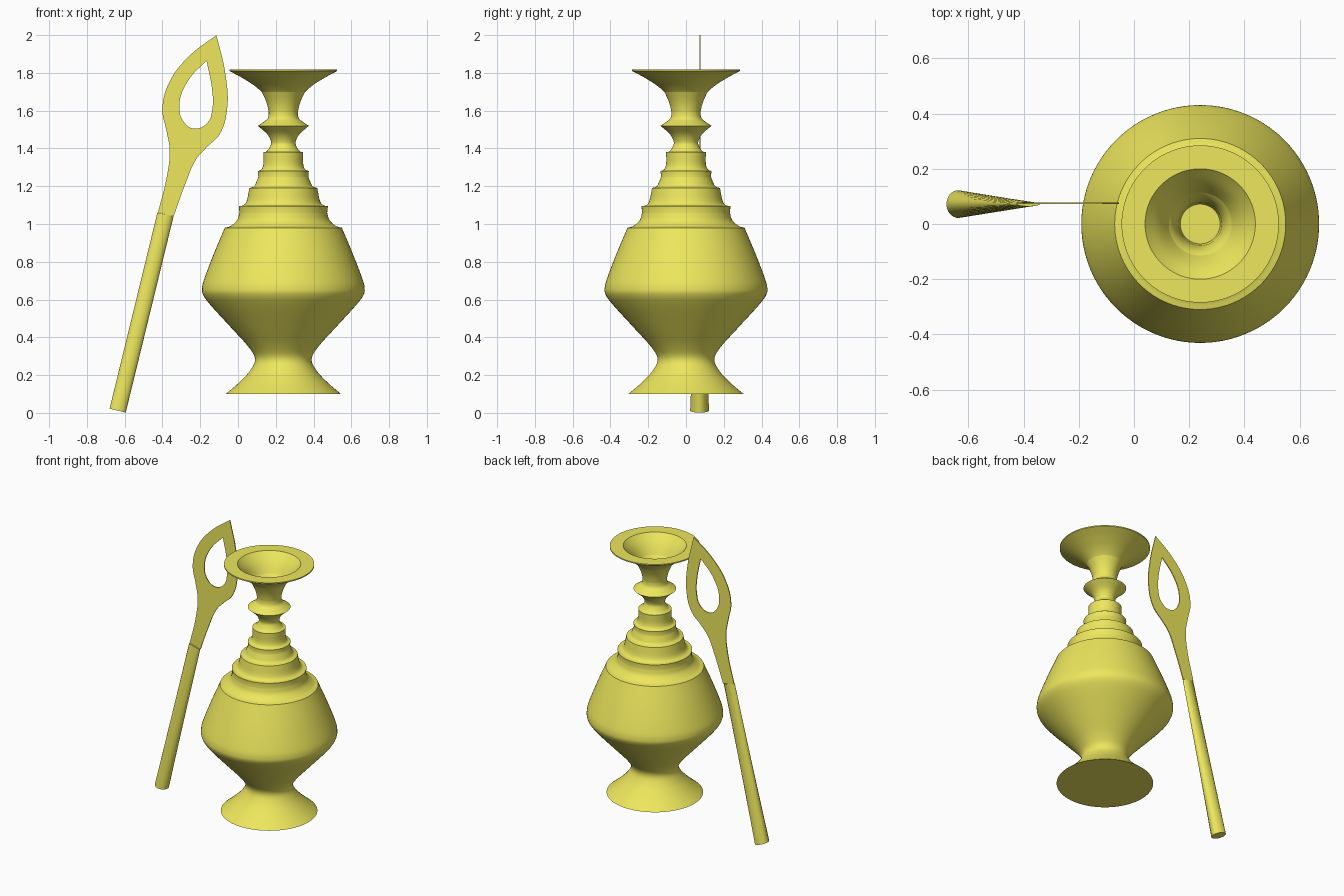
import bpy, bmesh, math
from mathutils import Vector

if "Cube" in bpy.data.objects:
    bpy.data.objects.remove(bpy.data.objects["Cube"])

mat = bpy.data.materials.new("yellow")
mat.diffuse_color = (0.85, 0.80, 0.11, 1)
mat.use_nodes = True
mat.node_tree.nodes["Principled BSDF"].inputs["Base Color"].default_value = mat.diffuse_color


def finish(ob, angle=30):
    ob.data.materials.append(mat)
    bpy.ops.object.select_all(action='DESELECT')
    ob.select_set(True)
    bpy.context.view_layer.objects.active = ob
    if ob.type == 'CURVE':
        bpy.ops.object.convert(target='MESH')
    bpy.ops.object.shade_smooth_by_angle(angle=math.radians(angle))


def smooth_run(pts, n=5):
    # Catmull-Rom through the points of one run; runs meet at sharp corners
    if len(pts) < 3:
        return [Vector(p) for p in pts]
    p = [Vector(q) for q in pts]
    p = [2 * p[0] - p[1]] + p + [2 * p[-1] - p[-2]]
    out = []
    for a, b, c, d in zip(p, p[1:], p[2:], p[3:]):
        for i in range(n):
            t = i / n
            out.append(0.5 * (2 * b + (c - a) * t + (2 * a - 5 * b + 4 * c - d) * t * t
                              + (3 * b - a - 3 * c + d) * t ** 3))
    return out + [p[-2]]


def lathe(name, runs, centre, seg=96):
    prof = []
    for run in runs:
        for q in smooth_run(run):
            if not prof or (q - prof[-1]).length > 1e-4:
                prof.append(q)
    bm = bmesh.new()
    rings = [[bm.verts.new((r * math.cos(math.tau * i / seg), r * math.sin(math.tau * i / seg), z))
              for i in range(seg)] for r, z in prof]
    for a, b in zip(rings, rings[1:]):
        for i in range(seg):
            j = (i + 1) % seg
            bm.faces.new((a[i], a[j], b[j], b[i]))
    bm.faces.new(rings[0][::-1])
    bm.faces.new(rings[-1])
    me = bpy.data.meshes.new(name)
    bm.to_mesh(me)
    bm.free()
    ob = bpy.data.objects.new(name, me)
    ob.location = centre
    bpy.context.collection.objects.link(ob)
    finish(ob)


# Vase: foot, belly, stepped shoulder, neck ring, flared mouth, inside funnel
lathe("vase", [
    [(.305, .10), (.235, .16), (.175, .225), (.15, .285), (.185, .35), (.28, .455),
     (.385, .57), (.425, .625), (.43, .665), (.415, .72), (.365, .85), (.31, .98)],
    [(.31, .98), (.278, .99), (.245, 1.02), (.232, 1.06)],
    [(.232, 1.06), (.236, 1.095)],
    [(.236, 1.095), (.21, 1.10), (.193, 1.125), (.18, 1.19)],
    [(.18, 1.19), (.155, 1.20), (.142, 1.225), (.132, 1.25)],
    [(.132, 1.25), (.135, 1.28)],
    [(.135, 1.28), (.115, 1.29), (.105, 1.32), (.105, 1.38)],
    [(.105, 1.38), (.088, 1.385), (.07, 1.41), (.065, 1.435), (.085, 1.475), (.135, 1.52)],
    [(.135, 1.52), (.105, 1.54), (.08, 1.565), (.08, 1.62), (.10, 1.68), (.15, 1.73),
     (.22, 1.775), (.285, 1.81)],
    [(.285, 1.81), (.285, 1.818)],
    [(.285, 1.818), (.20, 1.818)],
    [(.20, 1.818), (.15, 1.76), (.11, 1.69), (.085, 1.63), (.072, 1.56)],
], (.24, 0, 0))

# Handle: round at the bottom, flattening towards the blade
bottom, top = Vector((-.637, .072, .012)), Vector((-.384, .072, 1.05))
axis = (top - bottom).normalized()
side = Vector((axis.z, 0, -axis.x))
bm = bmesh.new()
rings = []
for c, w, h in ((bottom, .044, .05), (top, .044, .008)):
    rings.append([bm.verts.new(c + side * w * math.cos(math.tau * i / 32)
                               + Vector((0, h * math.sin(math.tau * i / 32), 0))) for i in range(32)])
for i in range(32):
    j = (i + 1) % 32
    bm.faces.new((rings[0][i], rings[0][j], rings[1][j], rings[1][i]))
bm.faces.new(rings[0])
bm.faces.new(rings[1])
bmesh.ops.recalc_face_normals(bm, faces=bm.faces[:])
me = bpy.data.meshes.new("handle")
bm.to_mesh(me)
bm.free()
handle = bpy.data.objects.new("handle", me)
bpy.context.collection.objects.link(handle)
finish(handle, 50)

# Flat leaf-shaped blade with a teardrop hole; listed corners stay sharp
outer = [(-.114, 2.0), (-.257, 1.89), (-.362, 1.754), (-.40, 1.61), (-.378, 1.49), (-.362, 1.394),
         (-.375, 1.26), (-.424, 1.06), (-.341, 1.04), (-.278, 1.214), (-.22, 1.345),
         (-.167, 1.405), (-.098, 1.474), (-.058, 1.606), (-.066, 1.79)]
hole = [(-.167, 1.865), (-.267, 1.754), (-.31, 1.632), (-.288, 1.542), (-.23, 1.505),
        (-.161, 1.537), (-.135, 1.616), (-.137, 1.71)]
cu = bpy.data.curves.new("blade", 'CURVE')
cu.dimensions = '2D'
cu.fill_mode = 'BOTH'
cu.extrude = .003
for pts, corners in ((outer, (0, 7, 8)), (hole, (0,))):
    sp = cu.splines.new('BEZIER')
    sp.use_cyclic_u = True
    sp.resolution_u = 8
    sp.bezier_points.add(len(pts) - 1)
    for i, (x, z) in enumerate(pts):
        b = sp.bezier_points[i]
        b.co = (x, z, 0)
        b.handle_left_type = b.handle_right_type = 'VECTOR' if i in corners else 'AUTO'
blade = bpy.data.objects.new("blade", cu)
blade.location = (0, .075, 0)
blade.rotation_euler = (math.pi / 2, 0, 0)
bpy.context.collection.objects.link(blade)
finish(blade)
